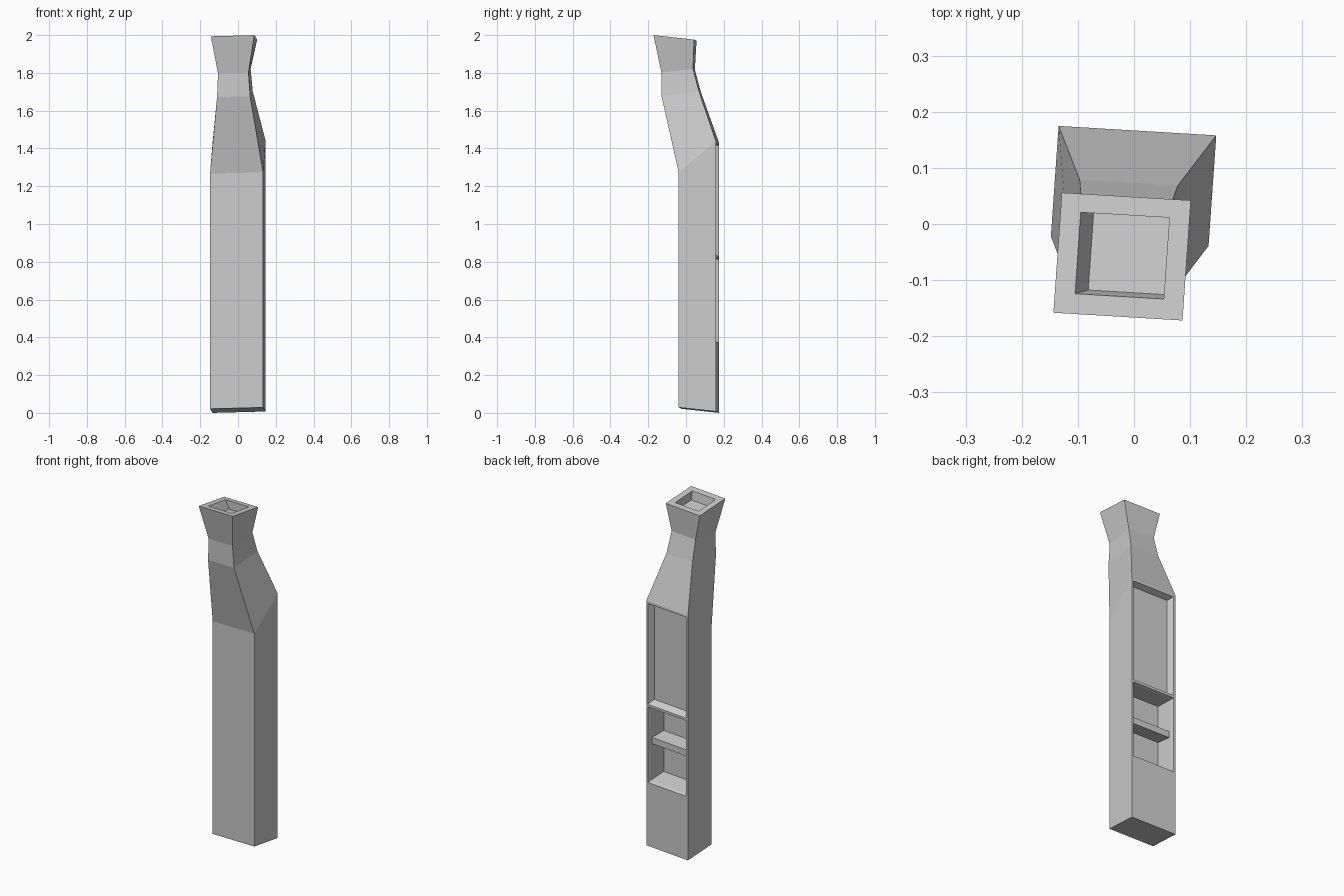
import bpy, bmesh

if "Cube" in bpy.data.objects:
    bpy.data.objects.remove(bpy.data.objects["Cube"])


def skew(p):
    # the whole chimney is turned slightly and its level lines lean
    x, y, z = p
    wx, wy = x + 0.07 * y, y - 0.06 * x
    return (wx, wy, z + 0.02 * wx - 0.11 * wy)


def loft(name, rings):
    # joins four-point rings into a closed solid
    bm = bmesh.new()
    loops = [[bm.verts.new(skew(p)) for p in ring] for ring in rings]
    for a, b in zip(loops, loops[1:]):
        for i in range(4):
            j = (i + 1) % 4
            bm.faces.new((a[i], a[j], b[j], b[i]))
    bm.faces.new(loops[0][::-1])
    bm.faces.new(loops[-1])
    bmesh.ops.recalc_face_normals(bm, faces=bm.faces)
    mesh = bpy.data.meshes.new(name)
    bm.to_mesh(mesh)
    bm.free()
    ob = bpy.data.objects.new(name, mesh)
    bpy.context.collection.objects.link(ob)
    return ob


def level(x0, x1, y0, y1, z_front, z_back=None):
    zb = z_front if z_back is None else z_back
    return [(x0, y0, z_front), (x1, y0, z_front), (x1, y1, zb), (x0, y1, zb)]


def upright(y, x0, x1, z0, z1):
    return [(x0, y, z0), (x1, y, z0), (x1, y, z1), (x0, y, z1)]


def cut(target, name, rings):
    cutter = loft(name, rings)
    cutter.hide_render = True
    mod = target.modifiers.new(name, 'BOOLEAN')
    mod.operation = 'DIFFERENCE'
    mod.solver = 'EXACT'
    mod.object = cutter
    bpy.context.view_layer.objects.active = target
    bpy.ops.object.modifier_apply(modifier=mod.name)
    bpy.data.objects.remove(cutter)


# chimney: body, sloped shoulder, neck, flared top and flue pocket
chimney = loft("chimney", [
    level(-0.146, 0.135, -0.031, 0.166, 0.022),
    level(-0.146, 0.135, -0.031, 0.166, 1.267, 1.453),
    level(-0.102, 0.073, -0.125, 0.073, 1.661, 1.708),
    level(-0.097, 0.064, -0.126, 0.041, 1.786, 1.824),
    level(-0.132, 0.098, -0.166, 0.048, 1.979),
    level(-0.096, 0.062, -0.130, 0.015, 1.979),
    level(-0.073, 0.062, -0.122, 0.015, 1.93),
])

# upper panel recess on the back
cut(chimney, "panel_cutter", [
    upright(0.202, -0.148, 0.140, 0.833, 1.455),
    upright(0.130, -0.118, 0.110, 0.867, 1.425),
])

# hearth opening below it
cut(chimney, "hearth_cutter", [
    upright(0.182, -0.137, 0.129, 0.389, 0.840),
    upright(0.150, -0.129, 0.121, 0.397, 0.830),
    upright(0.045, -0.122, 0.114, 0.403, 0.822),
])

# shelf across the hearth
loft("hearth_shelf", [
    upright(0.135, -0.130, 0.122, 0.606, 0.643),
    upright(0.040, -0.130, 0.122, 0.606, 0.643),
])
